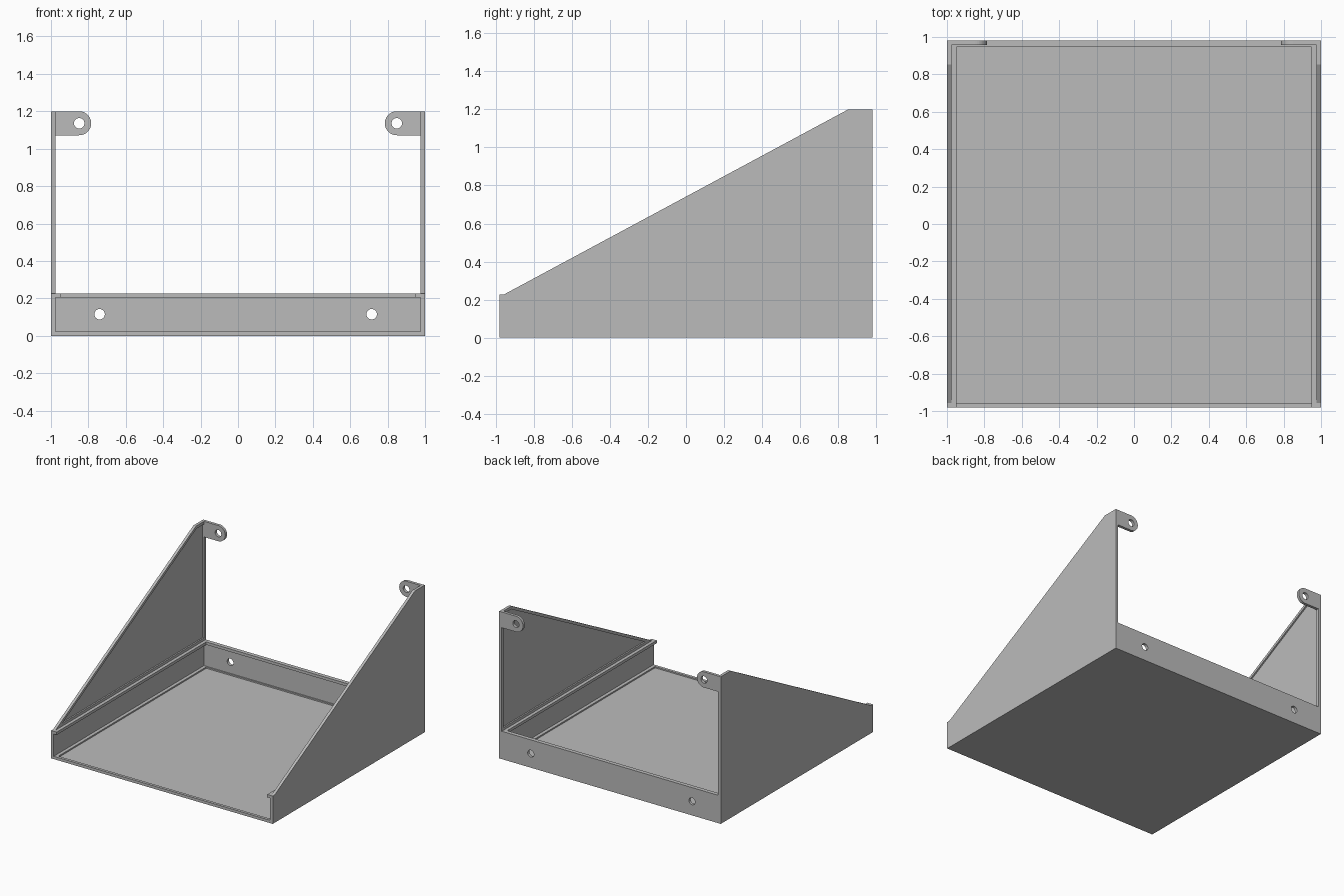
import bpy, bmesh, math

if "Cube" in bpy.data.objects:
    bpy.data.objects.remove(bpy.data.objects["Cube"])

grey = bpy.data.materials.new("plain grey")
grey.diffuse_color = (0.5, 0.5, 0.5, 1)
grey.use_nodes = True
grey.node_tree.nodes["Principled BSDF"].inputs["Base Color"].default_value = grey.diffuse_color

W, D, T = 1.0, 0.98, 0.023      # half width, half depth, sheet thickness
RIM, TOP, LIP = 0.227, 1.2, 0.95  # tray height, wall height, lip inner edge


def circle(u, v, r, n=32):
    return [(u + r * math.cos(2 * math.pi * i / n),
             v + r * math.sin(2 * math.pi * i / n)) for i in range(n)]


def rect(u0, u1, v0, v1):
    return [(u0, v0), (u1, v0), (u1, v1), (u0, v1)]


def plate(name, loops, axis, d0, d1):
    """Extrude a flat outline (further loops are holes) along an axis from d0 to d1."""
    cu = bpy.data.curves.new(name, 'CURVE')
    cu.dimensions, cu.fill_mode, cu.extrude = '2D', 'BOTH', 0.5
    for loop in loops:
        sp = cu.splines.new('POLY')
        sp.points.add(len(loop) - 1)
        for p, (u, v) in zip(sp.points, loop):
            p.co = (u, v, 0, 1)
        sp.use_cyclic_u = True
    tmp = bpy.data.objects.new("outline", cu)
    bpy.context.collection.objects.link(tmp)
    dg = bpy.context.evaluated_depsgraph_get()
    me = bpy.data.meshes.new_from_object(tmp.evaluated_get(dg))
    bpy.data.objects.remove(tmp)
    bm = bmesh.new()
    bm.from_mesh(me)
    for vert in bm.verts:
        u, v, w = vert.co
        w = d0 + (w + 0.5) * (d1 - d0)
        vert.co = {'X': (w, u, v), 'Y': (u, w, v), 'Z': (u, v, w)}[axis]
    bmesh.ops.remove_doubles(bm, verts=bm.verts, dist=1e-5)
    bmesh.ops.recalc_face_normals(bm, faces=bm.faces)
    for f in bm.faces:
        f.smooth = False
    bm.to_mesh(me)
    bm.free()
    me.materials.clear()
    me.materials.append(grey)
    me.name = name
    ob = bpy.data.objects.new(name, me)
    bpy.context.collection.objects.link(ob)
    return ob


# Floor: thin sheet with a raised border
plate("floor", [rect(-W, W, -D, D)], 'Z', 0, 0.012)
plate("floor_border", [rect(-W, W, -D, D), rect(-LIP, LIP, -0.957, 0.947)], 'Z', 0.012, T)

# Back wall with two screw holes, and its inward lip
plate("back_wall", [rect(-W + T, W - T, T, RIM),
                    circle(-0.74, 0.115, 0.028), circle(0.715, 0.115, 0.028)], 'Y', D - T, D)
plate("back_lip", [rect(-LIP, LIP, 0.947, D - T)], 'Z', RIM - T, RIM)

# Sloping side panel outline and the recess inside its rim
slope = [(-0.957, RIM), (D, RIM), (D, TOP), (0.853, TOP)]
recess = [(-0.87, RIM + 0.022), (D - T, RIM + 0.022), (D - T, TOP - T), (0.859, TOP - T)]

for side, s in (("left", -1), ("right", 1)):
    # Low wall, inward lip and sloping panel
    plate(side + "_low_wall", [rect(-D, D, T, RIM)], 'X', s * (W - T), s * W)
    plate(side + "_lip", [rect(*sorted((s * LIP, s * (W - T))), -D, D - T)], 'Z', RIM - T, RIM)
    plate(side + "_panel", [slope], 'X', s * 0.989, s * W)
    plate(side + "_panel_rim", [slope, recess], 'X', s * (W - T), s * 0.989)
    # Rounded mounting tab with a hole
    r, cx, cz = 0.064, 0.849, TOP - 0.064
    arc = [(s * (cx - r * math.sin(a)), cz + r * math.cos(a))
           for a in (math.pi * i / 20 for i in range(21))]
    tab = [(s * (W - T), TOP)] + arc + [(s * (W - T), TOP - 2 * r)]
    plate(side + "_tab", [tab, circle(s * cx, cz, 0.028)], 'Y', D - T, D)
